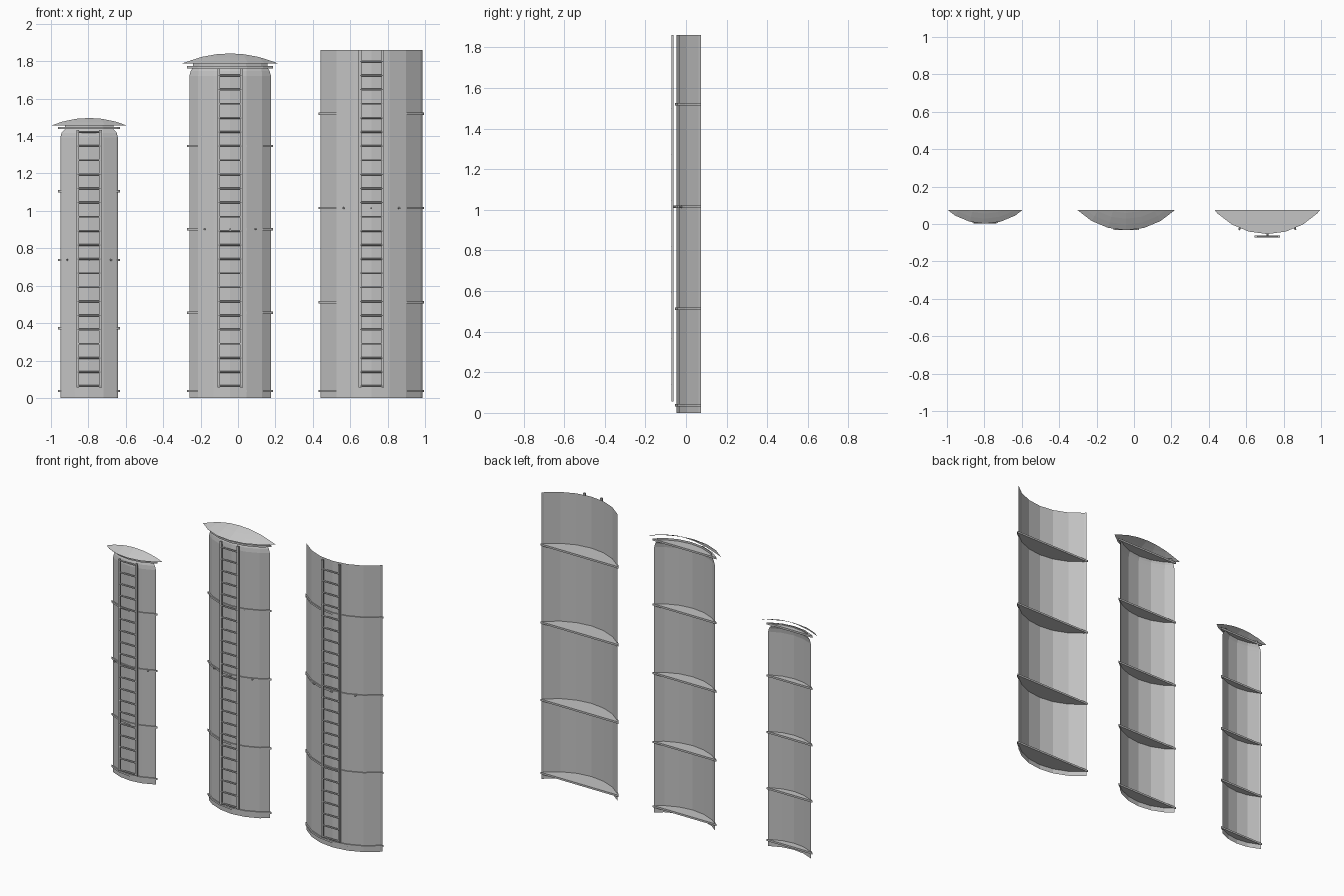
import bpy, bmesh, math
from mathutils import Matrix, Vector

if "Cube" in bpy.data.objects:
    bpy.data.objects.remove(bpy.data.objects["Cube"])

CUT = 0.075      # rear plane where every silo is sliced open
SIDES = 24

steel = bpy.data.materials.new("grey_steel")
steel.diffuse_color = (0.55, 0.55, 0.55, 1)
steel.use_nodes = True
steel.node_tree.nodes["Principled BSDF"].inputs["Base Color"].default_value = steel.diffuse_color


def finish(bm, name):
    me = bpy.data.meshes.new(name)
    bm.to_mesh(me)
    bm.free()
    me.materials.append(steel)
    ob = bpy.data.objects.new(name, me)
    bpy.context.collection.objects.link(ob)
    return ob


def lathe_slice(name, cx, cy, profile, solid=False):
    """Spin a (radius, z) profile about a vertical axis, keep the part in front of CUT."""
    bm = bmesh.new()
    rings = []
    for r, z in profile:
        if r == 0:
            rings.append([bm.verts.new((cx, cy, z))] * SIDES)
            continue
        ring = []
        for i in range(SIDES):
            a = 2 * math.pi * i / SIDES
            ring.append(bm.verts.new((cx + r * math.sin(a), cy - r * math.cos(a), z)))
        rings.append(ring)
    for lo, hi in zip(rings, rings[1:]):
        for i in range(SIDES):
            j = (i + 1) % SIDES
            quad = list(dict.fromkeys((lo[i], lo[j], hi[j], hi[i])))
            bm.faces.new(quad)
    geom = bm.verts[:] + bm.edges[:] + bm.faces[:]
    bmesh.ops.bisect_plane(bm, geom=geom, dist=1e-5, plane_co=(0, CUT, 0),
                           plane_no=(0, 1, 0), clear_outer=True)
    if solid:
        bmesh.ops.holes_fill(bm, edges=[e for e in bm.edges if e.is_boundary], sides=0)
        bmesh.ops.recalc_face_normals(bm, faces=bm.faces[:])
    return finish(bm, name)


def add_box(bm, lo, hi):
    lo, hi = Vector(lo), Vector(hi)
    m = Matrix.Translation((lo + hi) / 2) @ Matrix.Diagonal((*(hi - lo), 1))
    bmesh.ops.create_cube(bm, size=1, matrix=m)


def add_rod(bm, a, b, radius):
    a, b = Vector(a), Vector(b)
    rot = (b - a).to_track_quat('Z', 'Y').to_matrix().to_4x4()
    bmesh.ops.create_cone(bm, cap_ends=True, segments=8, radius1=radius, radius2=radius,
                          depth=(b - a).length, matrix=Matrix.Translation((a + b) / 2) @ rot)


def ladder(name, cx, y, top):
    bm = bmesh.new()
    # side rails
    for s in (-1, 1):
        x = cx + s * 0.061
        add_box(bm, (x - 0.007, y, 0.055), (x + 0.007, y + 0.011, top))
    # rungs
    z = 0.063
    while z < top:
        add_rod(bm, (cx - 0.061, y + 0.004, z), (cx + 0.061, y + 0.004, z), 0.005)
        z += 0.0755
    finish(bm, name)


def silo(label, cx, cy, half, top, bands, cap=None):
    back = cy - CUT
    R = math.hypot(half, back)
    # curved wall, necked in under the cap
    wall = [(R, 0), (R, top)]
    if cap:
        wall = [(R, 0), (R, top - 0.065), (R - 0.004, top - 0.04),
                (R - 0.012, top - 0.02), (R - 0.012, top)]
    lathe_slice(label + "_wall", cx, cy, wall)
    # flat hoops that continue inside as floor plates
    for i, z in enumerate(bands):
        lathe_slice(f"{label}_hoop_{i + 1}", cx, cy,
                    [(0, z - 0.006), (R + 0.007, z - 0.006),
                     (R + 0.007, z + 0.006), (0, z + 0.006)], solid=True)
    # bolts on the middle hoop
    bm = bmesh.new()
    for deg in (-23, 0, 23):
        a = math.radians(deg)
        d = Vector((math.sin(a), -math.cos(a), 0))
        c = Vector((cx, cy, bands[2]))
        add_rod(bm, c + d * (R - 0.005), c + d * (R + 0.016), 0.005)
    finish(bm, label + "_hoop_bolts")
    # shallow domed cap
    if cap:
        cap_half, rise = cap
        Rc = math.hypot(cap_half, back)
        n = 12
        prof = []
        for i in range(n + 1):
            r = Rc * (1 - i / n)
            prof.append((r if i < n else 0, top + rise * (Rc * Rc - r * r) / cap_half ** 2))
        lathe_slice(label + "_cap", cx, cy, prof)
    ladder(label + "_ladder", cx, cy - R - 0.025, top - 0.025 if cap else top)


silo("small_silo", -0.796, 0.322, 0.156, 1.457,
     (0.037, 0.373, 0.738, 1.105, 1.443), cap=(0.204, 0.04))
silo("medium_silo", -0.042, 0.335, 0.222, 1.787,
     (0.037, 0.455, 0.902, 1.347, 1.768), cap=(0.261, 0.055))
silo("large_silo", 0.713, 0.325, 0.275, 1.86,
     (0.037, 0.512, 1.015, 1.52))
